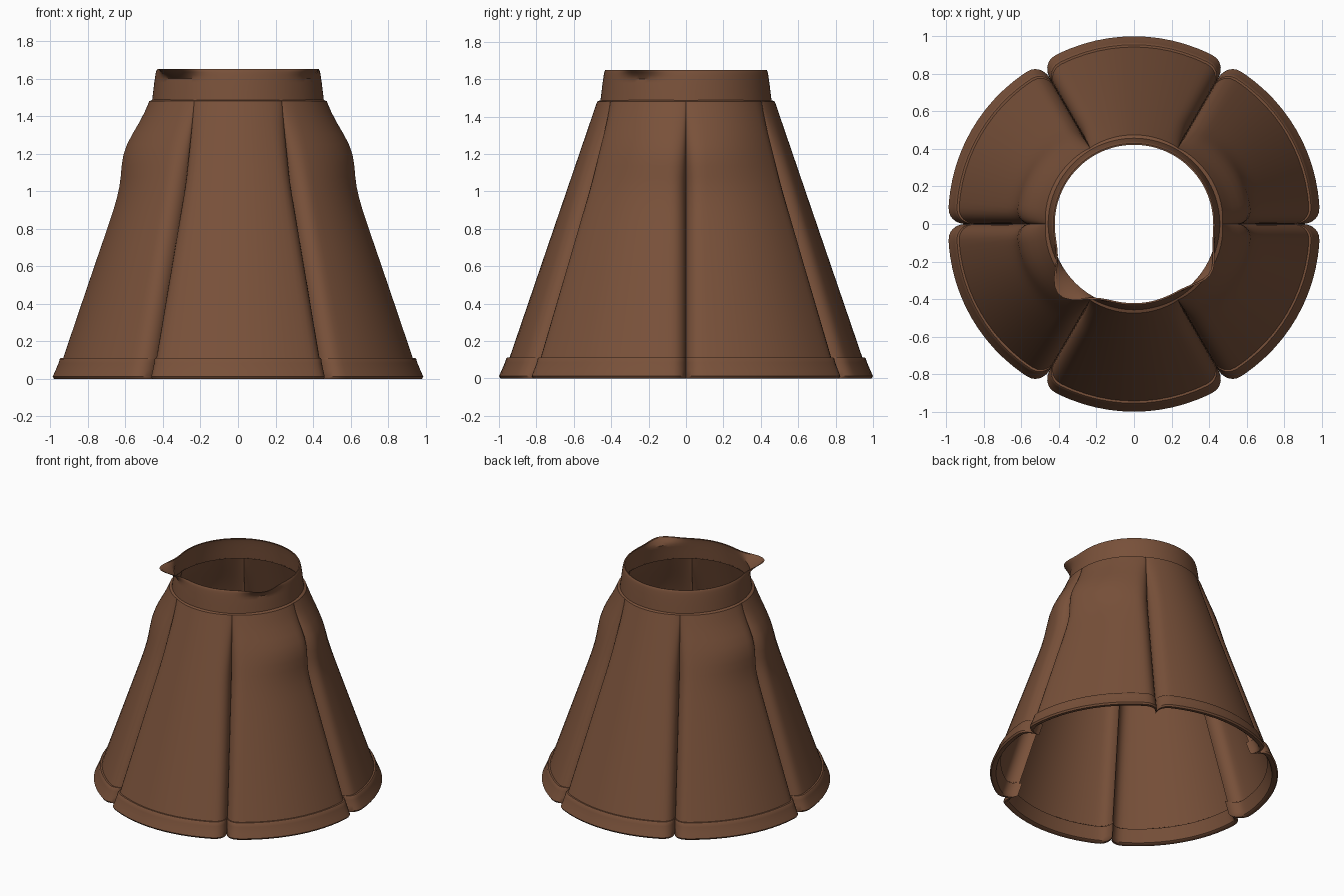
import bpy, bmesh, math

if "Cube" in bpy.data.objects:
    bpy.data.objects.remove(bpy.data.objects["Cube"])

brown = bpy.data.materials.new("warm brown")
brown.diffuse_color = (0.19, 0.082, 0.042, 1)
brown.use_nodes = True
brown.node_tree.nodes["Principled BSDF"].inputs["Base Color"].default_value = brown.diffuse_color

# Angles around the shade, packed closely beside each of the six pleats
half = [0, 0.15, 0.5, 1.0, 1.7, 2.6, 3.8, 5.5, 7.5, 10, 14, 18, 22, 26, 30]
angles = []
for k in range(6):
    angles += [k * 60 + a for a in half] + [k * 60 + 60 - a for a in half[-2:0:-1]]


def pleated(r, z, angle):
    """Radius of the six-lobed wall, with a cusp at each pleat."""
    off = abs((angle + 30) % 60 - 30)
    t = min(1, math.radians(off) * r / 0.085)
    depth = 0.09 * max(0, min(1, (1.49 - z) / 0.45))
    side = abs(math.cos(math.radians(angle))) ** 4
    bulge = 0.05 * side * math.exp(-((z - 1.22) / 0.16) ** 2)
    corner = 0.012 * max(0, 1 - off / 30) ** 2 * r
    return r + bulge - corner - depth * (1 - math.sqrt(1 - (1 - t) ** 2))


def collar_radius(r, z, angle):
    """Round collar, with two curled flaps on the front rim."""
    def flap(centre, width, size):
        d = (angle - centre + 180) % 360 - 180
        return size * math.exp(-(d / width) ** 2)
    curl = max(0, (z - 1.60) / 0.05) ** 1.5
    return r + curl * (flap(223, 15, 0.12) + flap(327, 14, 0.06))


def loft(name, profile, radius):
    """Skin rings of (radius, height) around the axis."""
    bm = bmesh.new()
    rings = []
    for r, z in profile:
        ring = []
        for a in angles:
            rad = radius(r, z, a)
            t = math.radians(a)
            ring.append(bm.verts.new((rad * math.cos(t), rad * math.sin(t), z)))
        rings.append(ring)
    n = len(angles)
    for lo, hi in zip(rings, rings[1:]):
        for i in range(n):
            j = (i + 1) % n
            bm.faces.new((lo[i], lo[j], hi[j], hi[i]))
    me = bpy.data.meshes.new(name)
    bm.to_mesh(me)
    bm.free()
    me.materials.append(brown)
    ob = bpy.data.objects.new(name, me)
    bpy.context.collection.objects.link(ob)
    bpy.ops.object.select_all(action='DESELECT')
    ob.select_set(True)
    bpy.context.view_layer.objects.active = ob
    bpy.ops.object.shade_smooth_by_angle(angle=math.radians(35))
    return ob


# Pleated wall, tapering up to the collar
steps = 24
wall = []
for i in range(steps + 1):
    f = i / steps
    wall.append((0.947 - 0.472 * f, 0.10 + 1.38 * f))
wall.append((0.455, 1.488))
loft("pleated_wall", wall, pleated)

# Rolled hem: inner face, flat underside, outer face and top ledge
hem = [(0.925, 0.10), (0.95, 0.03), (0.958, 0.008), (0.97, 0.0), (0.992, 0.0),
       (1.0, 0.012), (0.985, 0.045), (0.968, 0.085), (0.962, 0.105),
       (0.955, 0.112), (0.942, 0.112)]
loft("hem", hem, pleated)

# Collar band with curled rim
collar = [(0.458, 1.48), (0.452, 1.53), (0.446, 1.58), (0.443, 1.60),
          (0.440, 1.62), (0.437, 1.635), (0.434, 1.645), (0.430, 1.65), (0.422, 1.648)]
loft("collar", collar, collar_radius)
